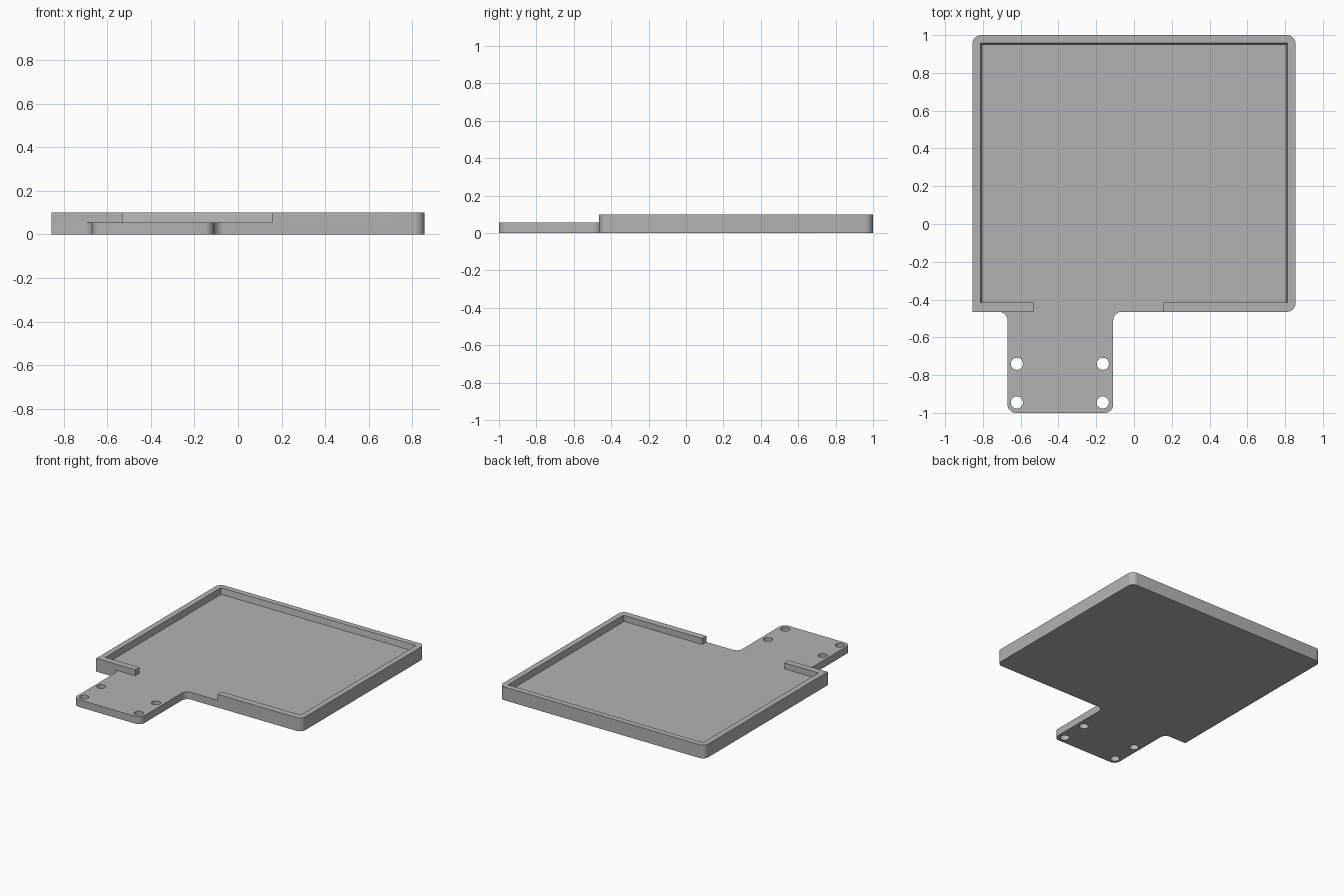
import bpy, bmesh, math
from mathutils import Vector

cube = bpy.data.objects.get("Cube")
if cube:
    bpy.data.objects.remove(cube, do_unlink=True)

grey = bpy.data.materials.new("mid_grey")
grey.use_nodes = True
grey.diffuse_color = (0.45, 0.45, 0.45, 1)
grey.node_tree.nodes["Principled BSDF"].inputs["Base Color"].default_value = (0.45, 0.45, 0.45, 1)

PLATE_Z, RIM_Z = 0.055, 0.1
X, BACK, FRONT, TAB_END = 0.855, 1.0, -0.465, -1.0
TAB_L, TAB_R = -0.67, -0.11
R = 0.045


def rounded(corners, steps=8):
    """Polygon from (x, y, radius) corners; right-angled corners become arcs."""
    pts = []
    for i, (x, y, r) in enumerate(corners):
        p = Vector((x, y))
        if r == 0:
            pts.append(p)
            continue
        a = (Vector(corners[i - 1][:2]) - p).normalized()
        b = (Vector(corners[(i + 1) % len(corners)][:2]) - p).normalized()
        for k in range(steps + 1):
            t = math.pi / 2 * k / steps
            pts.append(p + r * (a * (1 - math.sin(t)) + b * (1 - math.cos(t))))
    return pts


def circle(x, y, r, n=32):
    return [Vector((x + r * math.cos(math.tau * i / n), y + r * math.sin(math.tau * i / n)))
            for i in range(n)]


def solid(name, levels):
    """Closed solid through (z, loops) levels with matching loops; extra loops are holes."""
    bm = bmesh.new()
    rings = [[[bm.verts.new((p.x, p.y, z)) for p in loop] for loop in loops] for z, loops in levels]
    for low, high in zip(rings, rings[1:]):
        for a, b in zip(low, high):
            for i in range(len(a)):
                bm.faces.new((a[i - 1], a[i], b[i], b[i - 1]))
    for cap in (rings[0], rings[-1]):
        edges = [bm.edges.get((l[i - 1], l[i])) for l in cap for i in range(len(l))]
        bmesh.ops.triangle_fill(bm, edges=edges, use_beauty=True)
    bmesh.ops.recalc_face_normals(bm, faces=bm.faces)
    mesh = bpy.data.meshes.new(name)
    bm.to_mesh(mesh)
    bm.free()
    mesh.materials.append(grey)
    obj = bpy.data.objects.new(name, mesh)
    bpy.context.collection.objects.link(obj)
    bpy.ops.object.select_all(action="DESELECT")
    obj.select_set(True)
    bpy.context.view_layer.objects.active = obj
    bpy.ops.object.shade_smooth_by_angle(angle=math.radians(30))


# Base plate with mounting tab and four screw holes
plate = rounded([(-X, FRONT, 0), (TAB_L, FRONT, R), (TAB_L, TAB_END, R), (TAB_R, TAB_END, R),
                 (TAB_R, FRONT, R), (X, FRONT, R), (X, BACK, R), (-X, BACK, R)])
holes = [circle(x, y, 0.032) for x in (-0.62, -0.165) for y in (-0.74, -0.945)]
solid("base_plate", [(z, [plate] + holes) for z in (0, PLATE_Z)])


# Raised rim, open at the front, with a slim snap lip on its inner side
def rim(width):
    inx, iny, inf = X - width, BACK - width, FRONT + 0.05
    return [rounded([(-X, FRONT, 0), (-0.53, FRONT, 0), (-0.53, inf, 0), (-inx, inf, 0),
                     (-inx, iny, 0), (inx, iny, 0), (inx, inf, 0), (0.155, inf, 0),
                     (0.155, FRONT, 0), (X, FRONT, R), (X, BACK, R), (-X, BACK, R)])]


solid("rim", [(PLATE_Z, rim(0.05)), (RIM_Z, rim(0.043))])
